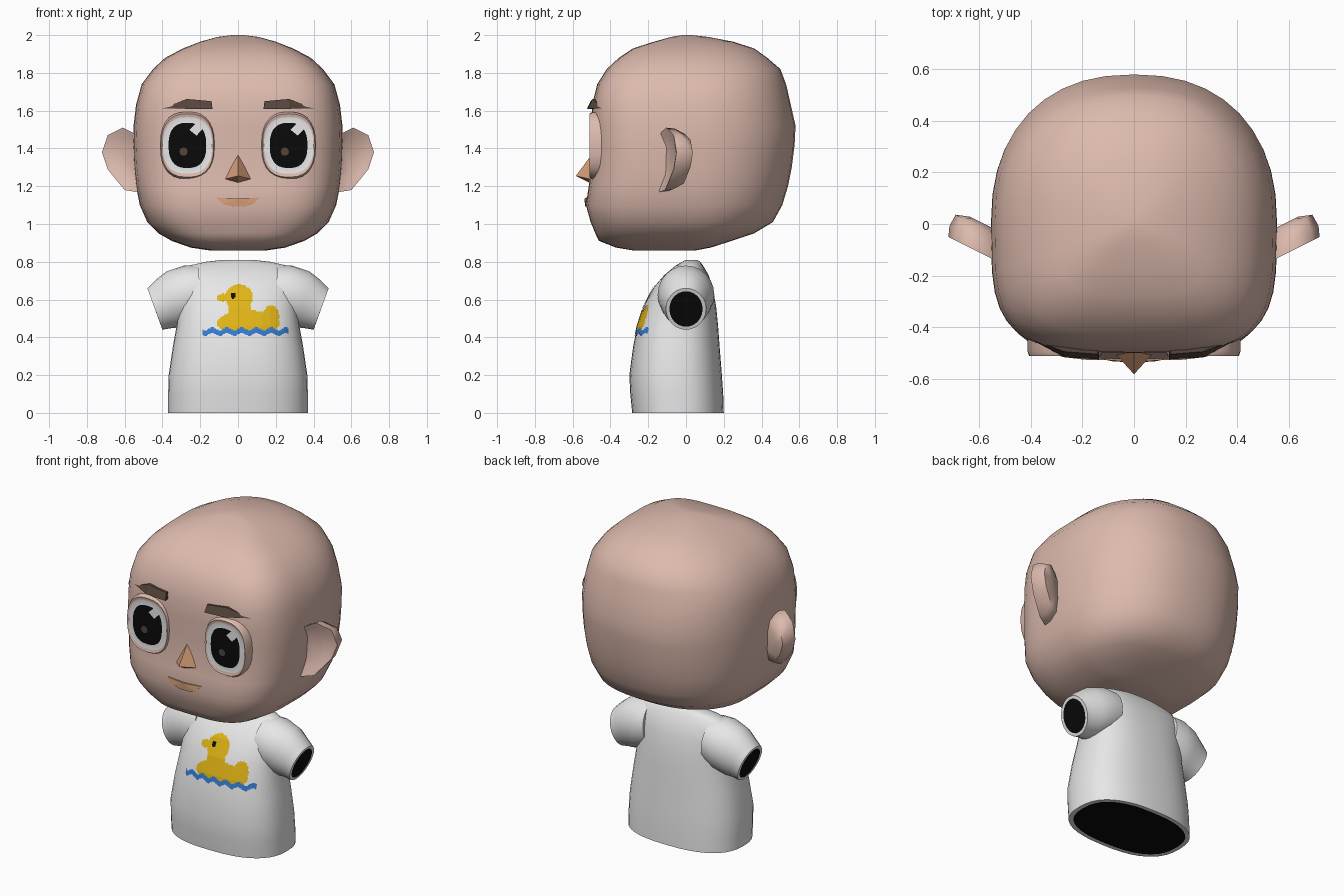
import bpy, bmesh, math
from mathutils import Vector
from mathutils.bvhtree import BVHTree

if "Cube" in bpy.data.objects:
    bpy.data.objects.remove(bpy.data.objects["Cube"])


def material(name, r, g, b):
    m = bpy.data.materials.new(name)
    m.diffuse_color = (r, g, b, 1)
    m.use_nodes = True
    m.node_tree.nodes["Principled BSDF"].inputs["Base Color"].default_value = m.diffuse_color
    return m


SKIN = material("skin", 0.72, 0.49, 0.42)
TAN = material("lip_tan", 0.65, 0.33, 0.18)
BROWN = material("dark_brown", 0.09, 0.06, 0.045)
WHITE = material("white", 0.82, 0.82, 0.82)
BLACK = material("black", 0.003, 0.003, 0.003)
YELLOW = material("yellow", 0.75, 0.46, 0.008)
BLUE = material("blue", 0.035, 0.2, 0.65)


def mesh_object(name, verts, faces, mats, face_mats=None, smooth=None, recalc=True):
    me = bpy.data.meshes.new(name)
    me.from_pydata(verts, [], faces)
    for m in mats:
        me.materials.append(m)
    if face_mats:
        for p, i in zip(me.polygons, face_mats):
            p.material_index = i
    if recalc:
        bm = bmesh.new()
        bm.from_mesh(me)
        bmesh.ops.recalc_face_normals(bm, faces=bm.faces)
        bm.to_mesh(me)
        bm.free()
    ob = bpy.data.objects.new(name, me)
    bpy.context.collection.objects.link(ob)
    if smooth:
        bpy.ops.object.select_all(action='DESELECT')
        ob.select_set(True)
        bpy.context.view_layer.objects.active = ob
        bpy.ops.object.shade_smooth_by_angle(angle=math.radians(smooth))
    return ob


def loft(name, rings, mats, bands=None, caps=(0, 0), smooth=50):
    """Skin a list of equal-length rings; bands gives a material index per band."""
    n = len(rings[0])
    verts = [p for r in rings for p in r]
    faces, fm = [], []
    for k in range(len(rings) - 1):
        for i in range(n):
            j = (i + 1) % n
            faces.append((k * n + i, k * n + j, (k + 1) * n + j, (k + 1) * n + i))
            fm.append(bands[k] if bands else 0)
    faces += [tuple(range(n)), tuple(range((len(rings) - 1) * n, len(rings) * n))]
    fm += list(caps)
    return mesh_object(name, verts, faces, mats, fm, smooth)


def spow(v, e):
    return math.copysign(abs(v) ** e, v)


def level(z, w, front, back, mid, nf, nb, seg=40):
    """Horizontal rounded ring with its own front and back depth."""
    pts = []
    for i in range(seg):
        a = 2 * math.pi * i / seg
        s, c = math.sin(a), math.cos(a)
        n, d = (nb, back - mid) if s > 0 else (nf, mid - front)
        pts.append((w * spow(c, 2 / n), mid + d * spow(s, 2 / n), z))
    return pts


# Head: z, half width, front y, back y
HEAD = [(0.86, 0.15, -0.28, 0.05), (0.875, 0.25, -0.37, 0.13), (0.91, 0.35, -0.46, 0.24),
        (0.95, 0.42, -0.48, 0.36), (1.01, 0.48, -0.505, 0.46), (1.1, 0.52, -0.53, 0.51),
        (1.2, 0.54, -0.515, 0.54), (1.3, 0.55, -0.502, 0.56), (1.42, 0.555, -0.5, 0.575),
        (1.52, 0.553, -0.5, 0.58), (1.63, 0.54, -0.498, 0.555), (1.74, 0.51, -0.47, 0.53),
        (1.82, 0.45, -0.42, 0.50), (1.88, 0.385, -0.355, 0.43), (1.93, 0.29, -0.28, 0.36),
        (1.965, 0.20, -0.17, 0.25), (1.99, 0.11, -0.08, 0.12), (2.0, 0.03, -0.02, 0.03)]
loft("head", [level(z, w, f, b, 0, 3.7, 2.3) for z, w, f, b in HEAD], [SKIN])

# Shirt body, hollow-looking at the hem and neck
SHIRT = [(0, 0.37, -0.285, 0.20), (0.1, 0.37, -0.295, 0.197), (0.2, 0.367, -0.30, 0.19),
         (0.35, 0.345, -0.28, 0.178), (0.46, 0.325, -0.258, 0.17), (0.56, 0.315, -0.225, 0.16),
         (0.66, 0.315, -0.175, 0.142), (0.73, 0.305, -0.115, 0.12), (0.78, 0.26, -0.055, 0.09),
         (0.80, 0.17, -0.02, 0.075), (0.81, 0.08, -0.005, 0.06)]
rings = [level(0, 0.345, -0.26, 0.178, -0.04, 2.5, 2.5)]
rings += [level(z, w, f, b, (f + b) / 2, 2.5, 2.5) for z, w, f, b in SHIRT]
shirt = loft("shirt_body", rings, [WHITE, BLACK], caps=(1, 1))

for side, s in (("left", 1), ("right", -1)):
    # Sleeve: centre x, z, half-height vector x, z, half depth
    sleeve = [(0.20, 0.64, 0.01, 0.14, 0.14), (0.27, 0.625, 0.015, 0.155, 0.15),
              (0.35, 0.60, 0.03, 0.148, 0.135), (0.40, 0.575, 0.037, 0.128, 0.115),
              (0.44, 0.55, 0.04, 0.11, 0.107), (0.44, 0.55, 0.034, 0.094, 0.088)]
    tube = []
    for cx, cz, ux, uz, d in sleeve:
        angles = [2 * math.pi * i / 24 for i in range(24)]
        tube.append([(s * (cx + ux * math.cos(a)), d * math.sin(a), cz + uz * math.cos(a))
                     for a in angles])
    loft(side + "_sleeve", tube, [WHITE, BLACK], caps=(0, 1))

    # Ear: tilted rim outline with an inner hollow and a smaller back
    outline = [(0.50, 1.45), (0.55, 1.48), (0.61, 1.51), (0.69, 1.47), (0.72, 1.38),
               (0.69, 1.29), (0.65, 1.24), (0.60, 1.18), (0.54, 1.17), (0.50, 1.18)]

    def ear_ring(k, dy):
        pts = []
        for x, z in outline:
            x, z = 0.58 + (x - 0.58) * k, 1.35 + (z - 1.35) * k
            pts.append((s * x, -0.14 + 0.5 * (x - 0.54) + dy, z))
        return pts
    loft(side + "_ear", [ear_ring(0.5, 0.03), ear_ring(0.82, 0.01), ear_ring(1, 0),
                         ear_ring(0.97, 0.045), ear_ring(0.8, 0.10), ear_ring(0.4, 0.12)],
         [SKIN], smooth=60)

    # Eye: skin rim, white ring and black iris
    ex, ez = s * 0.268, 1.416
    eye = []
    for w, h, y in [(0.145, 0.178, -0.40), (0.145, 0.178, -0.495), (0.139, 0.168, -0.512),
                    (0.131, 0.150, -0.506), (0.10, 0.12, -0.509)]:
        eye.append([(ex + w * spow(math.cos(math.tau * i / 28), 0.8), y,
                     ez + h * spow(math.sin(math.tau * i / 28), 0.8)) for i in range(28)])
    loft(side + "_eye", eye, [SKIN, WHITE, BLACK], [0, 0, 0, 1], (0, 2), smooth=40)

    # Eye glints face the same way on both eyes
    glint = [(0.01, 0.083), (0.05, 0.122), (0.085, 0.09), (0.048, 0.052)]
    mesh_object(side + "_eye_glint", [(ex + x, -0.512, ez + z) for x, z in glint],
                [(0, 1, 2, 3)], [WHITE], recalc=False)
    dot = [(ex - 0.02 + 0.022 * math.cos(math.tau * i / 10), -0.512,
            ez - 0.033 + 0.022 * math.sin(math.tau * i / 10)) for i in range(10)]
    mesh_object(side + "_eye_dot", dot, [tuple(range(10))], [BROWN], recalc=False)

    # Eyebrow: tapered wedge following the forehead
    brow = [(0.135, -0.525, 1.608), (0.27, -0.517, 1.61), (0.405, -0.445, 1.612),
            (0.27, -0.495, 1.662), (0.14, -0.505, 1.65)]
    verts = [(s * x, y, z) for x, y, z in brow] + [(s * x, y + 0.06, z) for x, y, z in brow]
    faces = [(0, 1, 3, 4), (1, 2, 3), (5, 6, 8, 9), (6, 7, 8)]
    faces += [(i, (i + 1) % 5, (i + 1) % 5 + 5, i + 5) for i in range(5)]
    mesh_object(side + "_eyebrow", verts, faces, [BROWN])

# Nose: small faceted pyramid
mesh_object("nose", [(0, -0.49, 1.38), (-0.08, -0.495, 1.235), (0.08, -0.495, 1.235),
                     (0, -0.583, 1.255), (0, -0.50, 1.213)],
            [(0, 1, 3), (0, 3, 2), (1, 4, 3), (4, 2, 3), (0, 2, 4, 1)], [TAN])

# Mouth: shallow lip plate
lip = [(-0.115, -0.526, 1.14), (-0.08, -0.533, 1.105), (-0.03, -0.535, 1.092),
       (0.03, -0.535, 1.092), (0.08, -0.533, 1.105), (0.115, -0.526, 1.14),
       (0.0, -0.537, 1.135)]
verts = lip + [(x, y + 0.03, z) for x, y, z in lip]
n = len(lip)
faces = [(i, i + 1, 6) for i in range(5)] + [(i + 7, i + 8, 13) for i in range(5)]
faces += [(i, (i + 1) % n, (i + 1) % n + n, i + n) for i in range(n)]
mesh_object("mouth", verts, faces, [TAN])


# Duck print: fine cells laid on the shirt, kept and coloured by shape rules
def inside(x, z, cx, cz, rx, rz):
    return ((x - cx) / rx) ** 2 + ((z - cz) / rz) ** 2 < 1


def print_colour(x, z):
    if -0.19 < x < 0.27 and abs(z - 0.43 - 0.008 * math.sin(x * math.tau / 0.078)) < 0.015:
        return 1
    if inside(x, z, -0.026, 0.62, 0.015, 0.015):
        return 2
    shapes = [(0.005, 0.612, 0.074, 0.068), (0.055, 0.475, 0.165, 0.068),
              (0.01, 0.54, 0.062, 0.07), (0.175, 0.51, 0.043, 0.06), (-0.08, 0.61, 0.03, 0.022)]
    if z > 0.43 and any(inside(x, z, *e) for e in shapes):
        return 0
    return None


tree = BVHTree.FromPolygons([v.co for v in shirt.data.vertices],
                            [p.vertices[:] for p in shirt.data.polygons])
cell, verts, faces, fm = 0.006, [], [], []
for i in range(80):
    for k in range(50):
        x, z = -0.2 + i * cell, 0.40 + k * cell
        col = print_colour(x + cell / 2, z + cell / 2)
        if col is None:
            continue
        b = len(verts)
        for dx, dz in ((0, 0), (1, 0), (1, 1), (0, 1)):
            px, pz = x + dx * cell, z + dz * cell
            hit = tree.ray_cast(Vector((px, -1, pz)), Vector((0, 1, 0)))[0]
            verts.append((px, hit.y - 0.004, pz))
        faces.append((b, b + 1, b + 2, b + 3))
        fm.append(col)
mesh_object("duck_print", verts, faces, [YELLOW, BLUE, BLACK], fm, recalc=False)
